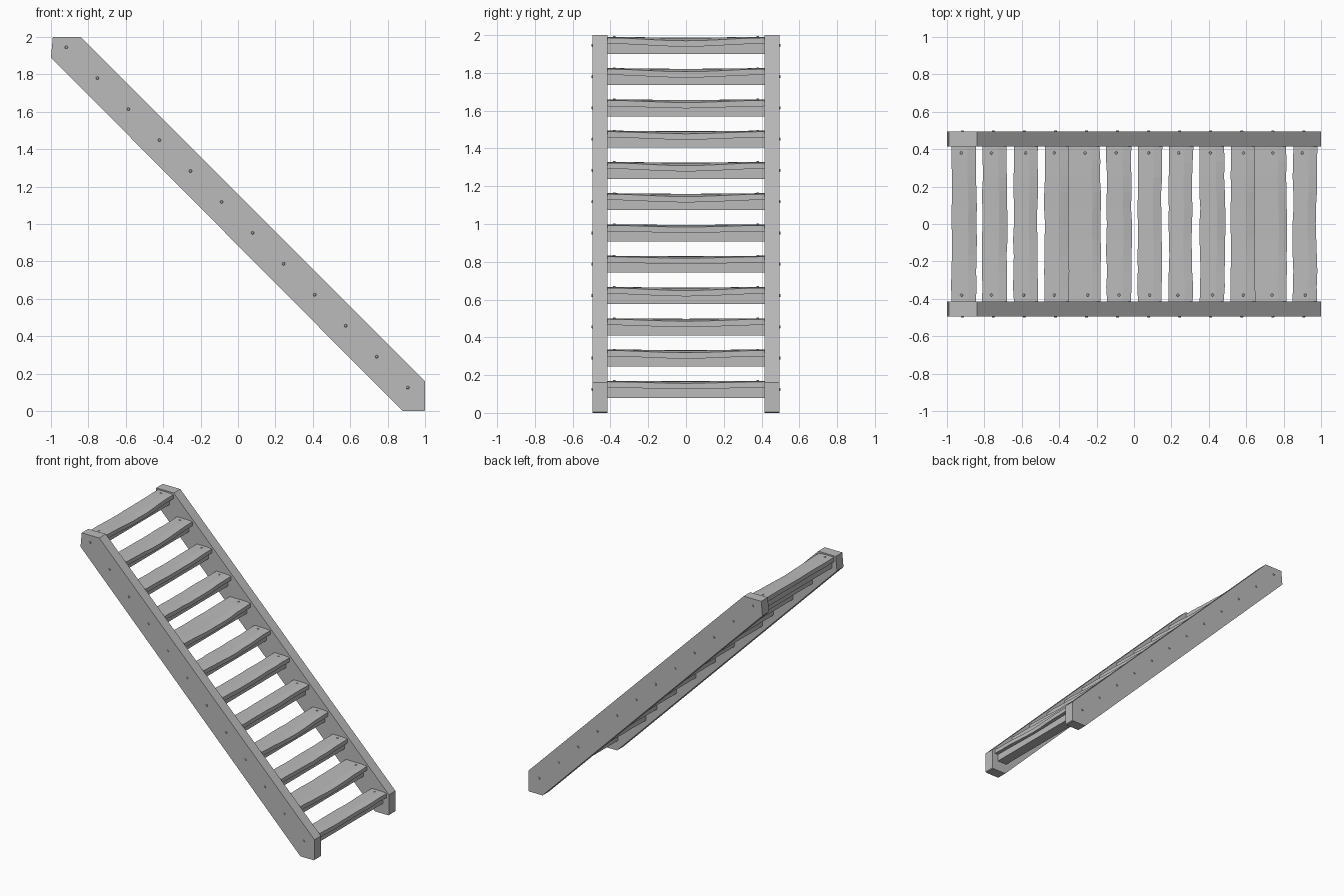
import bpy, bmesh, math, random
from mathutils import Matrix, Vector

if "Cube" in bpy.data.objects:
    bpy.data.objects.remove(bpy.data.objects["Cube"])

random.seed(4)
grey = bpy.data.materials.new("plain grey")
grey.diffuse_color = (0.5, 0.5, 0.5, 1)
grey.use_nodes = True
grey.node_tree.nodes["Principled BSDF"].inputs["Base Color"].default_value = grey.diffuse_color


def finish(bm, name):
    bmesh.ops.recalc_face_normals(bm, faces=bm.faces)
    me = bpy.data.meshes.new(name)
    bm.to_mesh(me)
    bm.free()
    me.materials.append(grey)
    ob = bpy.data.objects.new(name, me)
    bpy.context.collection.objects.link(ob)
    return ob


def loft(name, rings):
    """Skin a row of equal cross-sections and cap both ends."""
    bm = bmesh.new()
    rows = [[bm.verts.new(p) for p in ring] for ring in rings]
    n = len(rows[0])
    for a, b in zip(rows, rows[1:]):
        for k in range(n):
            bm.faces.new((a[k], a[(k + 1) % n], b[(k + 1) % n], b[k]))
    bm.faces.new(rows[0])
    bm.faces.new(rows[-1])
    return finish(bm, name)


def nail(bm, pos, axis):
    """Small low dome pointing along axis."""
    rot = Vector((0, 0, 1)).rotation_difference(Vector(axis)).to_matrix().to_4x4()
    bmesh.ops.create_cone(bm, cap_ends=True, segments=8, radius1=0.011, radius2=0.006,
                          depth=0.012, matrix=Matrix.Translation(pos) @ rot)


# Side stringers with clipped ends
OUTER, INNER = 0.495, 0.415
profile = [(-0.99, 2), (-0.84, 2), (1, 0.16), (1, 0.005), (0.995, 0), (0.88, 0),
           (-1, 1.89)]
for s, side in ((-1, "front"), (1, "back")):
    loft(side + "_stringer", [[(x, s * y, z) for x, z in profile] for y in (INNER, OUTER)])

# Treads, worn along the nose, with a support beam under each
STEPS, SEG = 12, 10
nails = bmesh.new()
for i in range(STEPS):
    front = 0.98 - 0.166 * i
    back = front - (0.18 if i in (1, 7) else 0.13)
    top = 0.17 + 0.1655 * i
    sag = random.uniform(0.006, 0.016)
    bow = random.uniform(-0.008, 0.008)
    rings = []
    for k in range(SEG + 1):
        t = -1 + 2 * k / SEG
        y = 0.42 * t
        w = 0.5 + 0.5 * math.cos(math.pi * t)
        f = front + bow * w + random.uniform(-0.003, 0.003)
        b = back + random.uniform(-0.003, 0.003)
        rings.append([(b, y, top - sag * 0.25 * w),
                      (f - 0.045, y, top - sag * 0.4 * w),
                      (f, y, top - 0.005 - sag * w),
                      (f, y, top - 0.036 - sag * w),
                      (b, y, top - 0.036)])
    loft(f"tread_{i + 1}", rings)
    beam = [(front - 0.11, top - 0.09), (front - 0.03, top - 0.09),
            (front - 0.03, top - 0.03), (front - 0.11, top - 0.03)]
    loft(f"support_beam_{i + 1}", [[(x, y, z) for x, z in beam] for y in (-0.42, 0.42)])
    # Nails through the stringers and into the tread ends
    mid = front - 0.072
    for s in (-1, 1):
        nail(nails, (mid, s * OUTER, top - 0.045), (0, s, 0))
        nail(nails, (mid + random.uniform(-0.01, 0.01), s * 0.38, top - 0.002), (0, 0, 1))
finish(nails, "nails")
